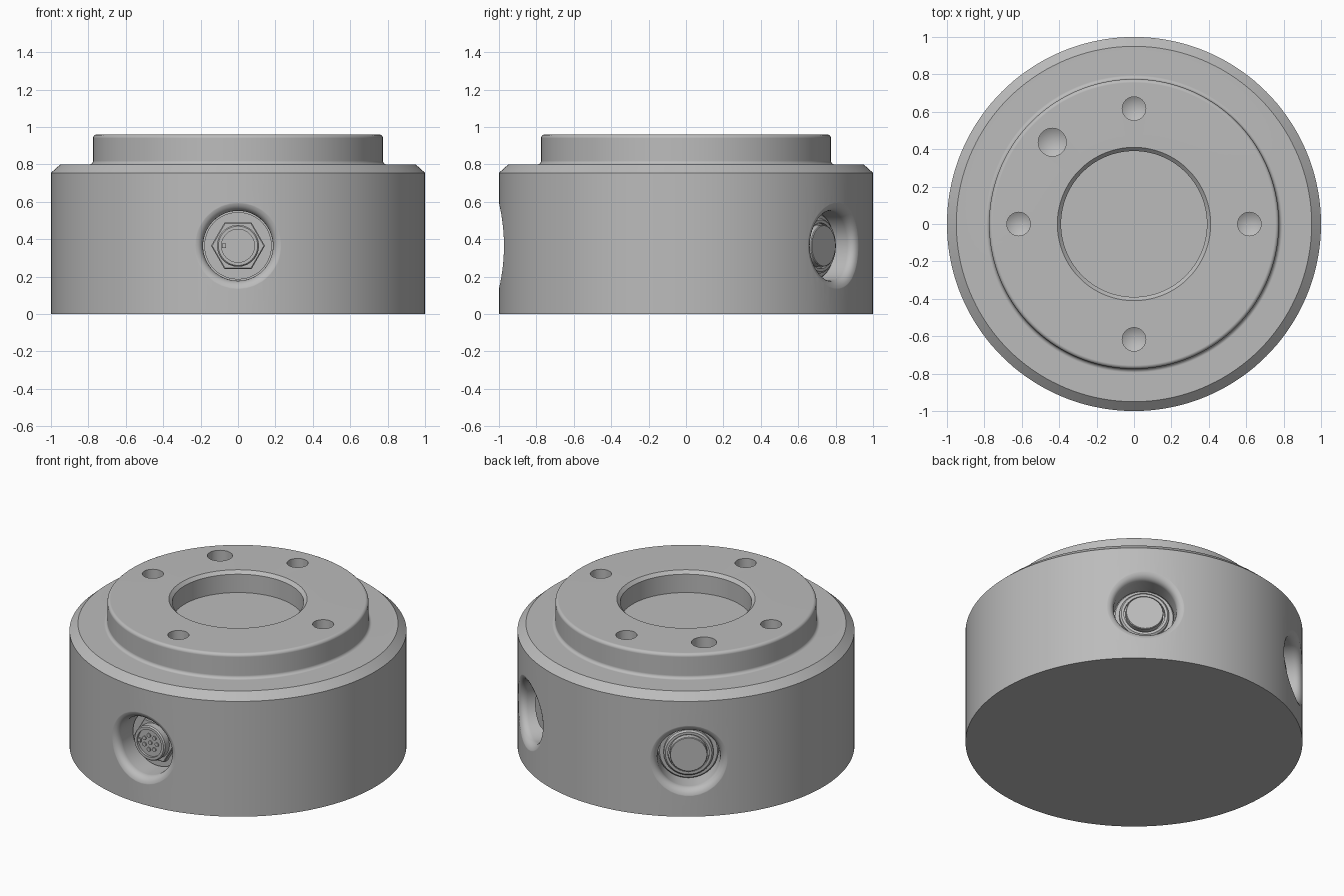
import bpy, bmesh, math
from math import sin, cos, pi, radians, sqrt
from mathutils import Matrix

cube = bpy.data.objects.get("Cube")
if cube:
    bpy.data.objects.remove(cube, do_unlink=True)

metal = bpy.data.materials.new("grey_metal")
metal.use_nodes = True
grey = (0.5, 0.5, 0.5, 1)
metal.diffuse_color = grey
metal.node_tree.nodes["Principled BSDF"].inputs["Base Color"].default_value = grey

PORT_Z = 0.365
FRONT, BACK_LEFT, BACK_RIGHT = -90, 54, 126


def port_matrix(angle):
    """Local z runs outward along the port axis, local y runs sideways."""
    return (Matrix.Translation((0, 0, PORT_Z)) @ Matrix.Rotation(radians(angle), 4, 'Z')
            @ Matrix.Rotation(pi / 2, 4, 'Y'))


def lathe(name, profile, segs, matrix=Matrix(), start=0.0, wrap=False):
    """Revolve (radius, height) points; wrap bends heights onto the unit cylinder."""
    bm = bmesh.new()
    rings = []
    for r, h in profile:
        ring = []
        for i in range(segs if r > 0 else 1):
            a = start + 2 * pi * i / segs
            x, y = r * cos(a), r * sin(a)
            drop = sqrt(1 - y * y) - 1 if wrap else 0
            ring.append(bm.verts.new((x, y, h + drop)))
        rings.append(ring)
    for a, b in zip(rings, rings[1:]):
        for i in range(segs):
            j = (i + 1) % segs
            quad = [a[i % len(a)], a[j % len(a)], b[j % len(b)], b[i % len(b)]]
            bm.faces.new(list(dict.fromkeys(quad)))
    bmesh.ops.recalc_face_normals(bm, faces=bm.faces)
    bm.transform(matrix)
    mesh = bpy.data.meshes.new(name)
    bm.to_mesh(mesh)
    bm.free()
    mesh.materials.append(metal)
    obj = bpy.data.objects.new(name, mesh)
    bpy.context.collection.objects.link(obj)
    return obj


def activate(obj):
    bpy.ops.object.select_all(action='DESELECT')
    obj.select_set(True)
    bpy.context.view_layer.objects.active = obj


def smooth(obj):
    activate(obj)
    bpy.ops.object.shade_smooth_by_angle(angle=radians(28))


def cut(target, cutter):
    activate(target)
    mod = target.modifiers.new("cut", 'BOOLEAN')
    mod.operation = 'DIFFERENCE'
    mod.solver = 'EXACT'
    mod.object = cutter
    bpy.ops.object.modifier_apply(modifier=mod.name)
    bpy.data.objects.remove(cutter, do_unlink=True)


def arc(cx, cy, r, a0, a1, n=5):
    return [(cx + r * cos(radians(a0 + (a1 - a0) * i / n)),
             cy + r * sin(radians(a0 + (a1 - a0) * i / n))) for i in range(n + 1)]


# Housing: chamfered drum, raised flange with small fillets, shallow centre bore
housing = lathe("housing", [(0, 0), (1, 0), (1, 0.755), (0.95, 0.8)]
                + arc(0.795, 0.82, 0.02, 270, 180)
                + arc(0.755, 0.94, 0.02, 0, 90)
                + [(0.41, 0.96), (0.39, 0.94), (0.39, 0.82), (0, 0.82)], 144)

# Drilled holes in the flange, with conical bottoms
holes = [(0.617 * cos(k * pi / 2), 0.617 * sin(k * pi / 2), 0.063) for k in range(4)]
holes.append((-0.437, 0.437, 0.075))
for x, y, r in holes:
    cut(housing, lathe("drill", [(0, 0.81 - 0.6 * r), (r, 0.81), (r, 1.1), (0, 1.1)],
                       32, Matrix.Translation((x, y, 0))))

# Three side pockets with rounded mouths
FLARE = 0.053
mouth = [(0.187 + FLARE * (1 - cos(radians(a))), 1.001 - FLARE * (1 - sin(radians(a))))
         for a in range(0, 91, 15)]
for angle in (FRONT, BACK_LEFT, BACK_RIGHT):
    cut(housing, lathe("pocket", [(0, 0.8), (0.187, 0.8)] + mouth
                       + [(0.242, 1.15), (0, 1.15)], 64, port_matrix(angle), wrap=True))
smooth(housing)
housing.modifiers.new("clean_shading", 'WEIGHTED_NORMAL').keep_sharp = True

# Front socket: washer, hex nut, round shell with a recessed face
front = port_matrix(FRONT)
smooth(lathe("socket_washer", [(0, 0.76), (0.18, 0.76), (0.18, 0.83), (0, 0.83)], 48, front))
lathe("socket_nut", [(0, 0.82), (0.144, 0.82), (0.144, 0.865), (0.138, 0.87), (0, 0.87)],
      6, front, start=pi / 2)
smooth(lathe("socket_shell", [(0, 0.86), (0.112, 0.86), (0.112, 0.912), (0.105, 0.92),
                              (0.088, 0.92), (0.088, 0.905), (0, 0.905)], 48, front))

# Contact pins: one in the middle and a ring of seven, plus a key on the left
pins = [(0, 0)] + [(0.047 * cos(a), 0.047 * sin(a))
                   for a in (pi / 2 + 2 * pi * k / 7 for k in range(7))]
for i, (x, y) in enumerate(pins):
    smooth(lathe(f"socket_pin_{i}", [(0, 0.9), (0.013, 0.9), (0.013, 0.912), (0, 0.912)],
                 14, front @ Matrix.Translation((x, y, 0))))
lathe("socket_key", [(0, 0.9), (0.016, 0.9), (0.016, 0.916), (0, 0.916)], 4,
      front @ Matrix.Translation((0, -0.075, 0)), start=pi / 4)

# Back fittings: stepped rings around a round cap
for side, angle in (("left", BACK_LEFT), ("right", BACK_RIGHT)):
    m = port_matrix(angle)
    smooth(lathe(f"fitting_ring_{side}",
                 [(0, 0.76), (0.18, 0.76), (0.18, 0.85), (0.172, 0.858), (0.148, 0.858),
                  (0.148, 0.88), (0.138, 0.89), (0.122, 0.89), (0.122, 0.87), (0, 0.87)],
                 48, m))
    smooth(lathe(f"fitting_cap_{side}",
                 [(0, 0.86), (0.112, 0.86), (0.112, 0.906), (0.108, 0.91), (0, 0.91)], 48, m))
